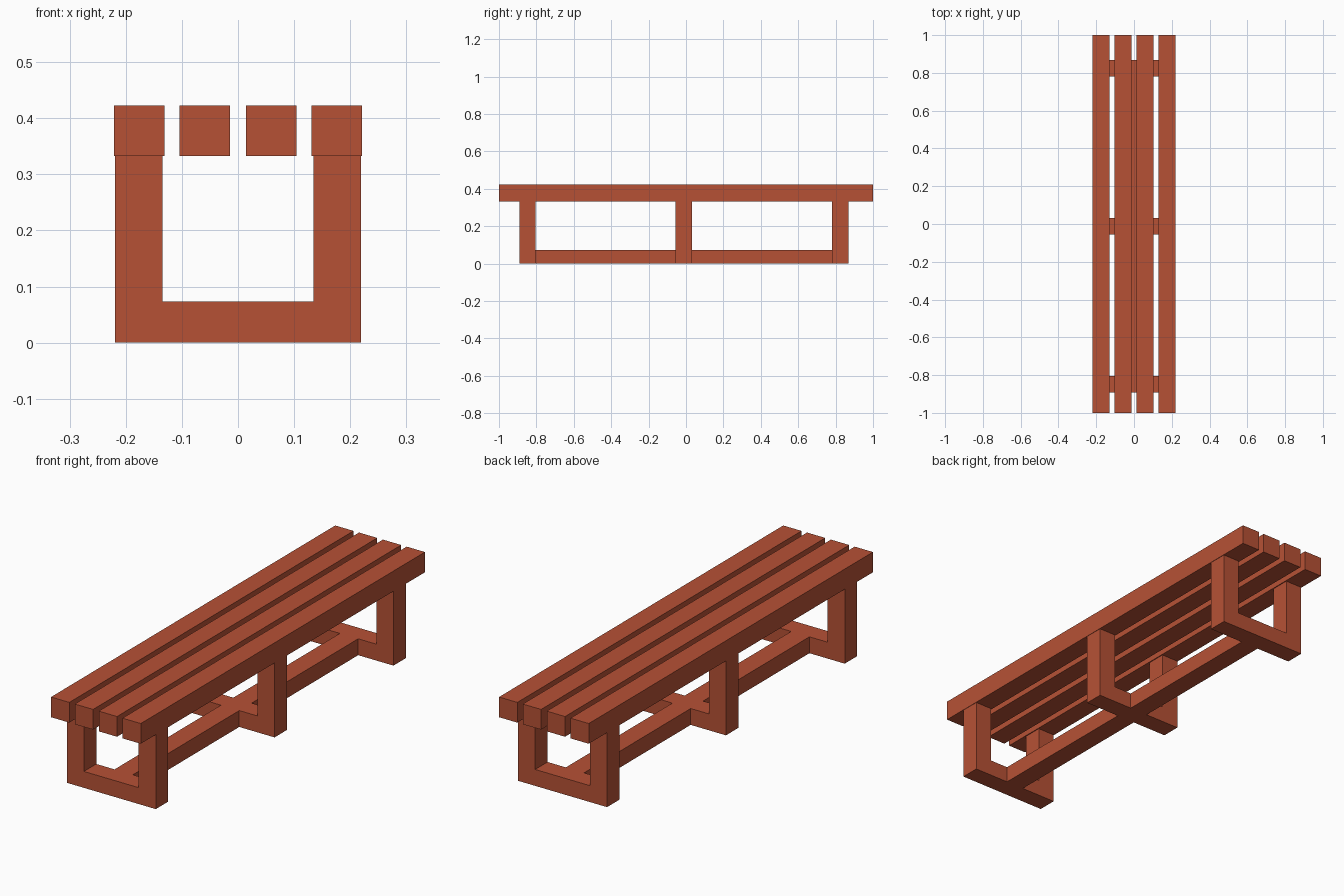
import bpy
import bmesh

cube = bpy.data.objects.get("Cube")
if cube:
    bpy.data.objects.remove(cube)

# Single painted-wood colour
COLOUR = (0.47, 0.083, 0.036, 1.0)
wood = bpy.data.materials.new("red_brown_wood")
wood.use_nodes = True
wood.diffuse_color = COLOUR
wood.node_tree.nodes["Principled BSDF"].inputs["Base Color"].default_value = COLOUR


def extrude_profile(name, outline, y_start, y_end):
    """Extrude an x-z outline along y into a flat-shaded object."""
    bm = bmesh.new()
    face = bm.faces.new([bm.verts.new((x, y_start, z)) for x, z in outline])
    grown = bmesh.ops.extrude_face_region(bm, geom=[face])["geom"]
    verts = [g for g in grown if isinstance(g, bmesh.types.BMVert)]
    bmesh.ops.translate(bm, verts=verts, vec=(0, y_end - y_start, 0))
    bmesh.ops.recalc_face_normals(bm, faces=bm.faces)
    mesh = bpy.data.meshes.new(name)
    bm.to_mesh(mesh)
    bm.free()
    mesh.materials.append(wood)
    obj = bpy.data.objects.new(name, mesh)
    bpy.context.collection.objects.link(obj)
    return obj


def rectangle(x0, x1, z0, z1):
    return [(x0, z0), (x1, z0), (x1, z1), (x0, z1)]


SEAT_BOTTOM, SEAT_TOP = 0.333, 0.423
SLAT_WIDTH = 0.09
FOOT_TOP = 0.073
LEG_OUT, LEG_IN = 0.219, 0.135
FRAME_HALF = 0.0435

# Four seat slats running the full length
for name, x in (("outer_right", -0.176), ("inner_right", -0.059),
                ("inner_left", 0.059), ("outer_left", 0.176)):
    extrude_profile("seat_slat_" + name,
                    rectangle(x - SLAT_WIDTH / 2, x + SLAT_WIDTH / 2, SEAT_BOTTOM, SEAT_TOP),
                    -1, 1)

# Three U-shaped leg frames
half = [(LEG_OUT, 0), (LEG_OUT, SEAT_BOTTOM), (LEG_IN, SEAT_BOTTOM), (LEG_IN, FOOT_TOP)]
u_outline = half + [(-x, z) for x, z in reversed(half)]
centres = {"front": -0.848, "middle": -0.012, "back": 0.825}
for name, y in centres.items():
    extrude_profile(name + "_leg_frame", u_outline, y - FRAME_HALF, y + FRAME_HALF)

# Floor stretchers joining neighbouring frames
ys = list(centres.values())
for name, y0, y1 in zip(("front", "back"), ys, ys[1:]):
    extrude_profile(name + "_stretcher", rectangle(-0.045, 0.045, 0, FOOT_TOP),
                    y0 + FRAME_HALF, y1 - FRAME_HALF)
